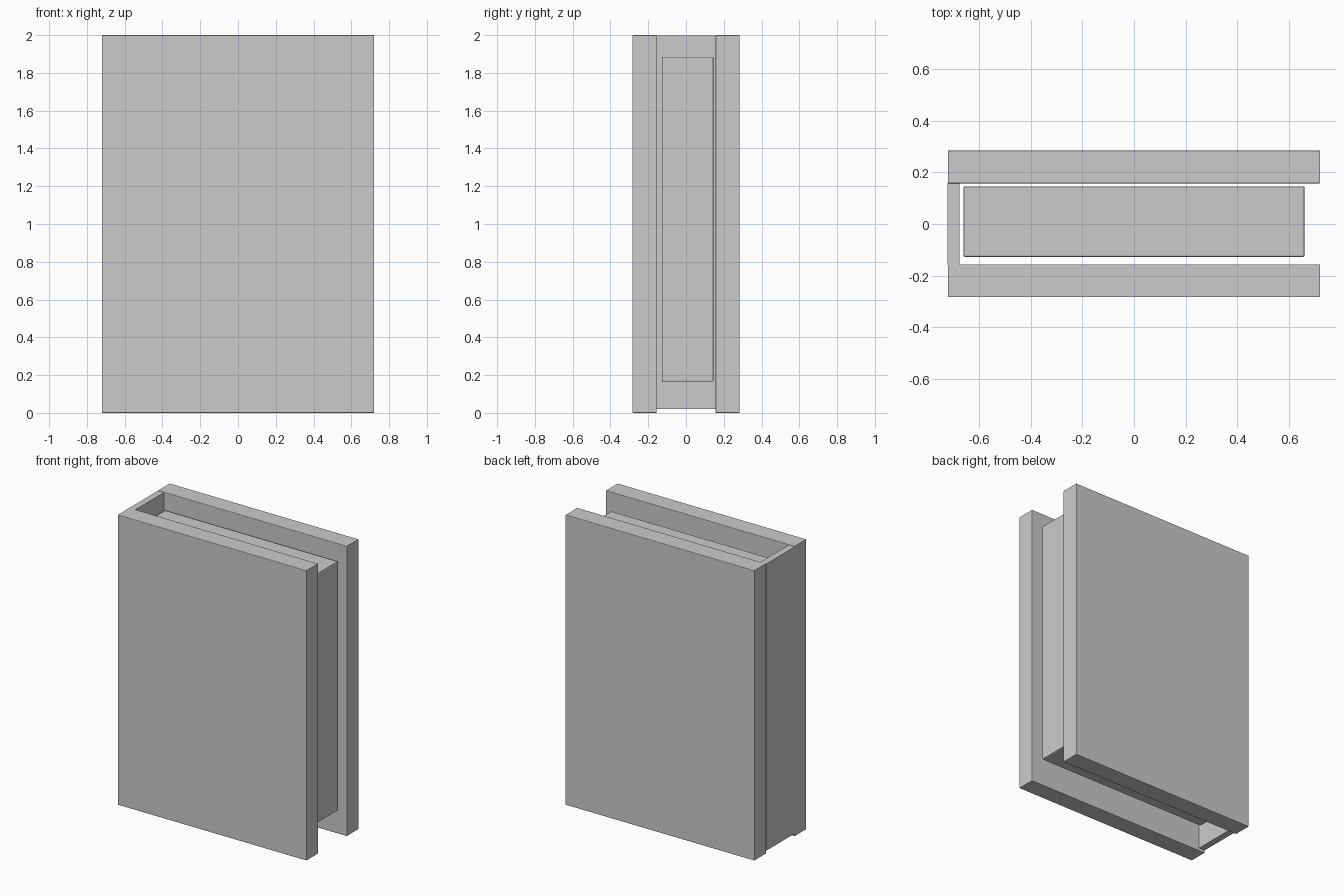
import bpy

if "Cube" in bpy.data.objects:
    bpy.data.objects.remove(bpy.data.objects["Cube"])


def box(name, lo, hi, bevel):
    """Box spanning the corners lo..hi with slightly softened edges."""
    centre = [(a + b) / 2 for a, b in zip(lo, hi)]
    bpy.ops.mesh.primitive_cube_add(size=1, location=centre)
    obj = bpy.context.object
    obj.name = name
    obj.scale = [b - a for a, b in zip(lo, hi)]
    bpy.ops.object.transform_apply(location=False, rotation=False, scale=True)
    if bevel:
        mod = obj.modifiers.new("soft_edges", "BEVEL")
        mod.width = bevel
        mod.segments = 2
    return obj


# Two thick cover boards
box("front_cover", (-0.72, -0.283, 0), (0.72, -0.156, 2), 0.003)
box("back_cover", (-0.72, 0.157, 0), (0.72, 0.284, 2), 0.003)

# Thin spine joining the boards, raised a little at the bottom
box("spine", (-0.721, -0.158, 0.02), (-0.675, 0.159, 1.997), 0)

# Inset block of pages, floating between the boards
box("page_block", (-0.66, -0.128, 0.165), (0.66, 0.146, 1.885), 0.007)
